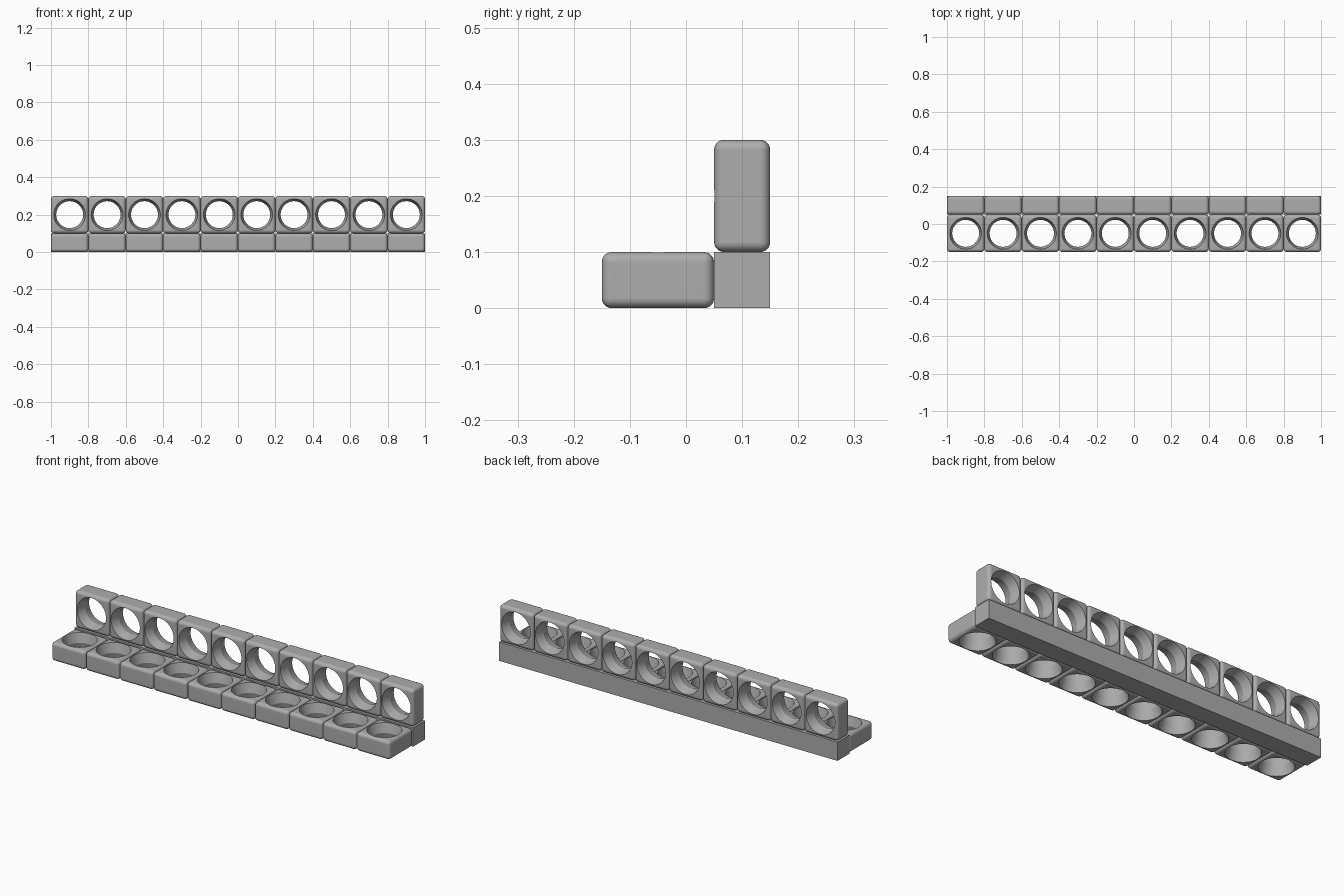
import bpy
import bmesh
from math import pi
from mathutils import Matrix

cube = bpy.data.objects.get("Cube")
if cube:
    bpy.data.objects.remove(cube, do_unlink=True)

COUNT, PITCH, THICK = 10, 0.2, 0.1
ROUND = 0.018
MOUTH, WAIST = 0.085, 0.072

grey = bpy.data.materials.new("plain grey")
grey.use_nodes = True
color = (0.42, 0.42, 0.42, 1)
grey.diffuse_color = color
grey.node_tree.nodes["Principled BSDF"].inputs["Base Color"].default_value = color


def add_object(name, bm):
    mesh = bpy.data.meshes.new(name)
    bm.to_mesh(mesh)
    bm.free()
    mesh.materials.append(grey)
    obj = bpy.data.objects.new(name, mesh)
    bpy.context.collection.objects.link(obj)
    return obj


def box(size, bevel=0):
    bm = bmesh.new()
    bmesh.ops.create_cube(bm, size=1)
    bmesh.ops.scale(bm, vec=size, verts=bm.verts)
    if bevel:
        bmesh.ops.bevel(bm, geom=bm.edges[:], offset=bevel, segments=5,
                        profile=0.5, affect='EDGES')
    return bm


# Hole cutter: two cones meeting at a narrow waist
def hole_cutter():
    bm = bmesh.new()
    half = THICK / 2
    flare = MOUTH + (MOUTH - WAIST)
    rings = []
    for z, r in ((-2 * half, flare), (0, WAIST), (2 * half, flare)):
        ring = bmesh.ops.create_circle(bm, segments=48, radius=r,
                                       matrix=Matrix.Translation((0, 0, z)))
        rings.append(ring["verts"])
    for low, high in zip(rings, rings[1:]):
        for i in range(len(low)):
            j = (i + 1) % len(low)
            bm.faces.new((low[i], low[j], high[j], high[i]))
    bm.faces.new(rings[0])
    bm.faces.new(rings[-1])
    bmesh.ops.recalc_face_normals(bm, faces=bm.faces)
    return bm


# Rounded block with a hole, baked to one mesh
block = add_object("holed_block", box((PITCH, PITCH, THICK), ROUND))
cutter = add_object("hole_cutter", hole_cutter())
cutter.hide_render = True
cut = block.modifiers.new("hole", 'BOOLEAN')
cut.operation = 'DIFFERENCE'
cut.solver = 'EXACT'
cut.object = cutter
bpy.context.view_layer.update()
graph = bpy.context.evaluated_depsgraph_get()
block_mesh = bpy.data.meshes.new_from_object(block.evaluated_get(graph))
bpy.data.objects.remove(block, do_unlink=True)
bpy.data.objects.remove(cutter, do_unlink=True)
block_mesh.shade_smooth()
block_mesh.set_sharp_from_angle(angle=pi / 7)


# Row of blocks repeated along x
def block_row(name, y, z, turn):
    obj = bpy.data.objects.new(name, block_mesh.copy())
    bpy.context.collection.objects.link(obj)
    obj.location = (-1 + PITCH / 2, y, z)
    obj.rotation_euler = (turn, 0, 0)
    row = obj.modifiers.new("repeat", 'ARRAY')
    row.count = COUNT
    row.use_relative_offset = False
    row.use_constant_offset = True
    row.constant_offset_displace = (PITCH, 0, 0)
    normals = obj.modifiers.new("flat faces", 'WEIGHTED_NORMAL')
    normals.keep_sharp = True


block_row("lower_block_row", -0.05, 0.05, 0)
block_row("upright_block_row", 0.1, 0.2, pi / 2)

# Plain bar joining both rows at the back corner
bar = add_object("corner_bar", box((COUNT * PITCH, THICK, THICK)))
bar.location = (0, 0.1, 0.05)
